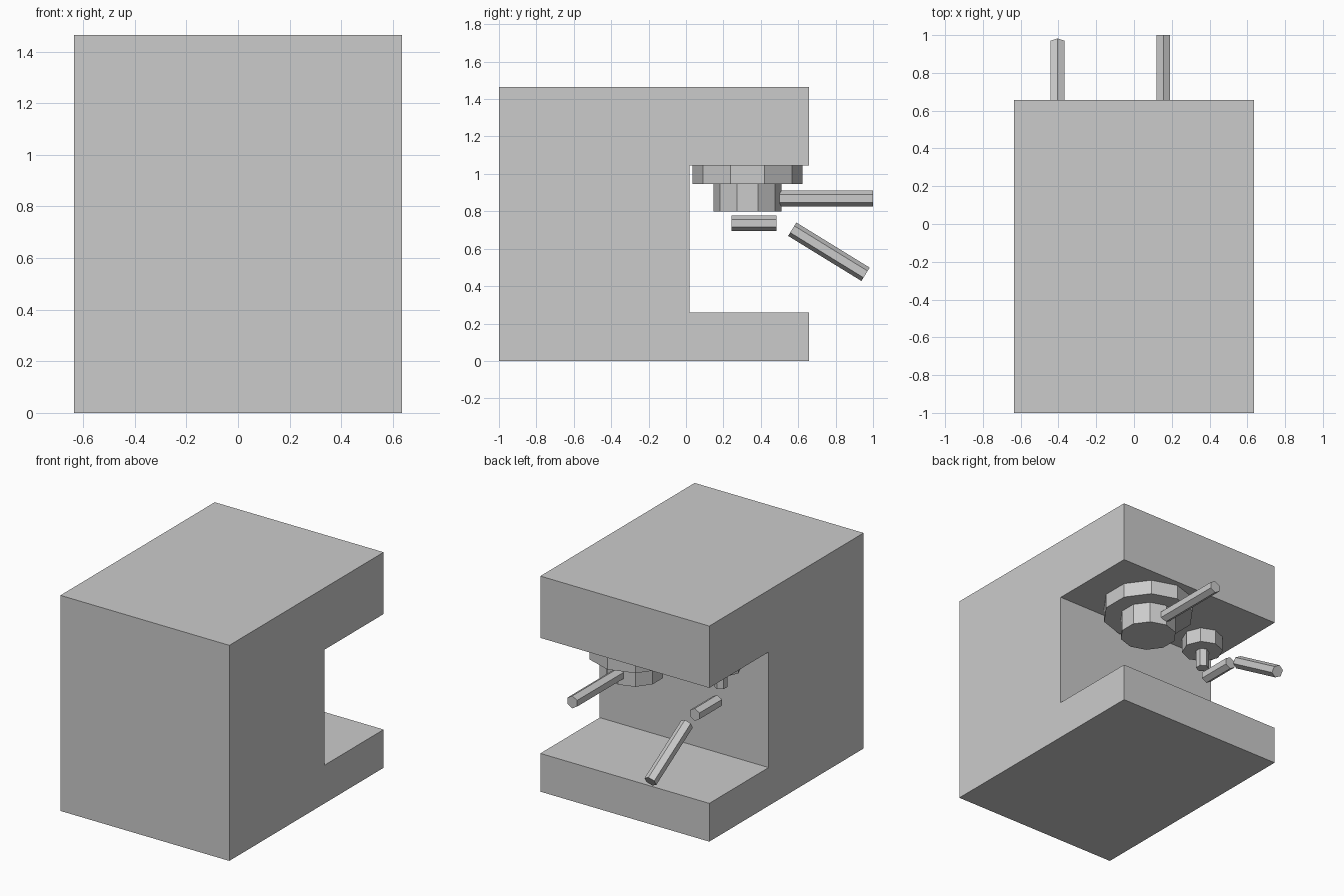
import bpy, bmesh, math
from mathutils import Matrix, Vector

if "Cube" in bpy.data.objects:
    bpy.data.objects.remove(bpy.data.objects["Cube"])


def add_object(name, bm):
    bmesh.ops.recalc_face_normals(bm, faces=bm.faces)
    mesh = bpy.data.meshes.new(name)
    bm.to_mesh(mesh)
    bm.free()
    obj = bpy.data.objects.new(name, mesh)
    bpy.context.collection.objects.link(obj)
    return obj


def prism(name, x, start, end, radius, sides):
    """Flat-sided cylinder at a given x, between two (y, z) points."""
    a, b = Vector((x, *start)), Vector((x, *end))
    d = b - a
    bm = bmesh.new()
    bmesh.ops.create_cone(bm, cap_ends=True, segments=sides,
                          radius1=radius, radius2=radius, depth=d.length)
    turn = Matrix.Rotation(math.atan2(-d.y, d.z), 4, 'X')
    obj = add_object(name, bm)
    obj.matrix_world = Matrix.Translation((a + b) / 2) @ turn
    return obj


# Body: C-shaped side profile (y, z) extruded across x
HALF_WIDTH = 0.635
profile = [(-1, 0), (0.657, 0), (0.657, 0.26), (0.02, 0.26),
           (0.02, 1.045), (0.657, 1.045), (0.657, 1.465), (-1, 1.465)]
bm = bmesh.new()
side = bm.faces.new([bm.verts.new((-HALF_WIDTH, y, z)) for y, z in profile])
ext = bmesh.ops.extrude_face_region(bm, geom=[side], use_keep_orig=True)
moved = [v for v in ext["geom"] if isinstance(v, bmesh.types.BMVert)]
bmesh.ops.translate(bm, verts=moved, vec=(2 * HALF_WIDTH, 0, 0))
add_object("machine_body", bm)

ROD = 0.042

# Brewing head with filter holder and handle
BREW_X, BREW_Y = 0.155, 0.328
prism("brew_head", BREW_X, (BREW_Y, 0.945), (BREW_Y, 1.045), 0.294, 10)
prism("filter_holder", BREW_X, (BREW_Y, 0.80), (BREW_Y, 0.945), 0.182, 10)
prism("filter_handle", BREW_X, (0.50, 0.868), (1.0, 0.868), ROD, 6)

# Steam outlet: mount, stem and two loose wand segments
STEAM_X, STEAM_Y = -0.405, 0.205
prism("steam_mount", STEAM_X, (STEAM_Y, 0.945), (STEAM_Y, 1.045), 0.132, 8)
prism("steam_stem", STEAM_X, (STEAM_Y, 0.82), (STEAM_Y, 0.945), ROD, 6)
prism("steam_pipe", STEAM_X, (0.244, 0.736), (0.485, 0.736), ROD, 6)
prism("steam_wand", STEAM_X, (0.568, 0.704), (0.96, 0.463), ROD, 6)
